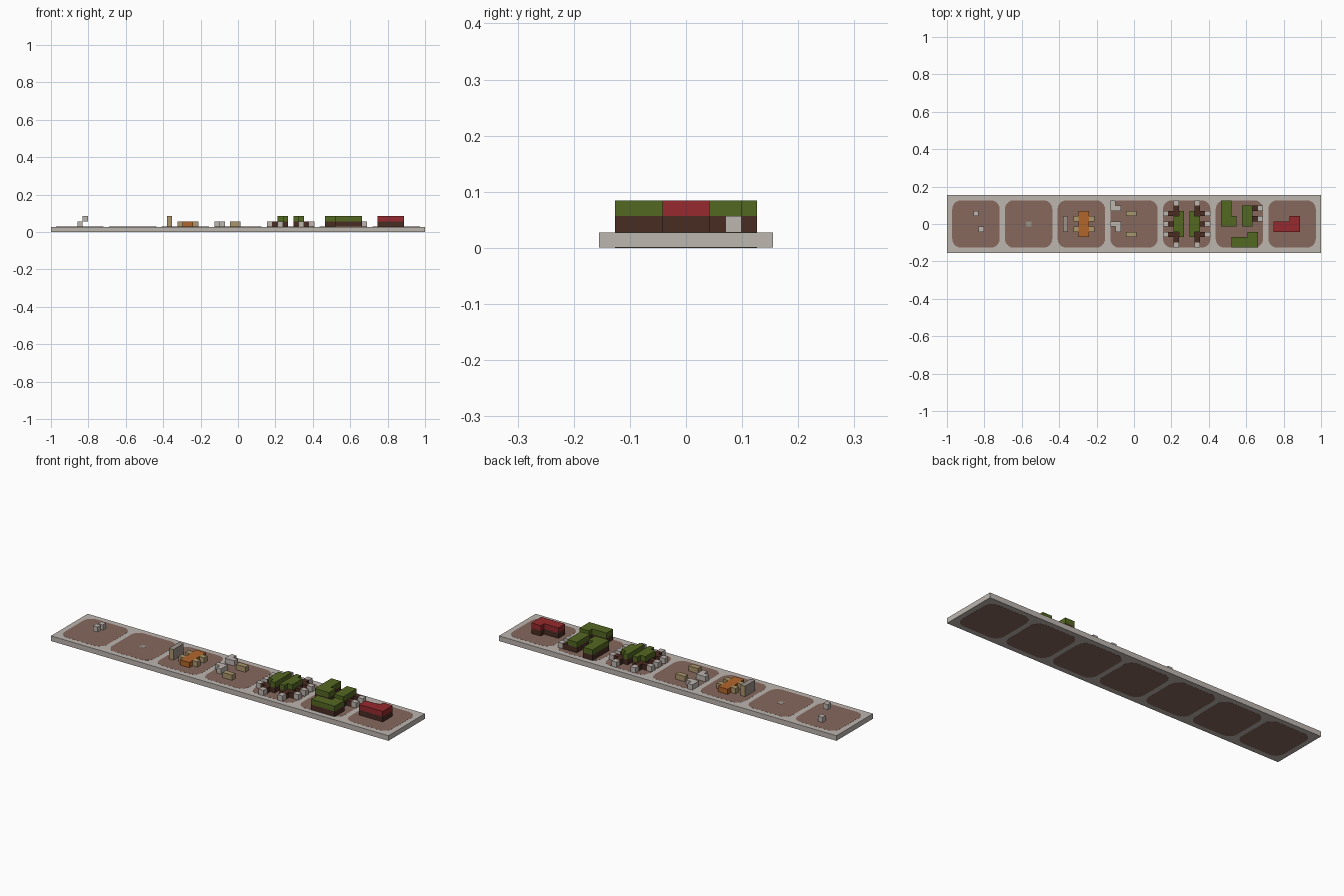
import bpy
import bmesh
import math

cube = bpy.data.objects.get("Cube")
if cube:
    bpy.data.objects.remove(cube, do_unlink=True)

U = 2 / 71          # one block of the grid


def material(name, r, g, b):
    lin = [((c / 255 + 0.055) / 1.055) ** 2.4 for c in (r, g, b)] + [1]
    m = bpy.data.materials.new(name)
    m.use_nodes = True
    m.diffuse_color = lin
    m.node_tree.nodes["Principled BSDF"].inputs["Base Color"].default_value = lin
    return m


STONE = material("pale stone", 190, 182, 176)
EARTH = material("earth brown", 134, 104, 93)
GREEN = material("leaf green", 84, 104, 34)
BARK = material("dark bark", 73, 44, 34)
RED = material("brick red", 150, 42, 46)
ORANGE = material("orange", 178, 102, 44)
TAN = material("tan", 170, 150, 108)
GREY = material("warm grey", 156, 145, 138)


def add_object(name, bm, mat, height):
    mesh = bpy.data.meshes.new(name)
    bm.to_mesh(mesh)
    bm.free()
    mesh.materials.append(mat)
    ob = bpy.data.objects.new(name, mesh)
    bpy.context.collection.objects.link(ob)
    mod = ob.modifiers.new("height", "SOLIDIFY")
    mod.thickness = height
    mod.offset = 1
    return ob


def rect(i0, i1, j0, j1):
    return {(i, j) for i in range(i0, i1 + 1) for j in range(j0, j1 + 1)}


def blocks(name, cells, mat, layer, z=None, height=U):
    """Merge grid cells into one flat outline and give it height."""
    bm = bmesh.new()
    for i, j in sorted(cells):
        corners = ((-.5, -.5), (.5, -.5), (.5, .5), (-.5, .5))
        bm.faces.new([bm.verts.new(((i + a) * U, (j + b) * U, layer * U if z is None else z))
                      for a, b in corners])
    bmesh.ops.remove_doubles(bm, verts=bm.verts, dist=U / 20)
    bmesh.ops.dissolve_limit(bm, angle_limit=0.01, verts=bm.verts, edges=bm.edges)
    return add_object(name, bm, mat, height)


def tower(name, cells, top):
    blocks(name + "_base", cells, BARK, 1)
    blocks(name + "_roof", cells, top, 2)


# Base slab with seven rounded earth plots running through it
blocks("base_slab", rect(-35, 35, -5, 5), STONE, 0, z=0.0004, height=U - 0.0008)
half, radius, steps = 4.5 * U, 1.7 * U, 6
for n in range(7):
    bm = bmesh.new()
    ring = []
    for q, (sx, sy) in enumerate(((1, 1), (-1, 1), (-1, -1), (1, -1))):
        for k in range(steps + 1):
            a = math.pi / 2 * (q + k / steps)
            ring.append(bm.verts.new(((n - 3) * 10 * U + sx * (half - radius) + radius * math.cos(a),
                                      sy * (half - radius) + radius * math.sin(a), 0)))
    bm.faces.new(ring)
    add_object("earth_plot_%d" % (n + 1), bm, EARTH, U)

# First and second plots: loose blocks and a flush plate
blocks("low_pebble", {(-30, 2)}, STONE, 1)
blocks("high_pebble", {(-29, -1)}, STONE, 2)
blocks("flush_plate", {(-20, 0)}, GREY, 1, height=0.0006)

# Third plot: small wall and an orange body with four arms
wall = blocks("small_wall", rect(-13, -13, -1, 1), GREY, 1, height=2 * U)
wall.data.materials.append(TAN)
wall.modifiers["height"].material_offset_rim = 0
for s, j in (("front", -1), ("back", 1)):
    blocks("wall_end_" + s, {(-13, j * 1.52)}, TAN, 1, height=2 * U).scale.y = 1
    end = bpy.data.objects["wall_end_" + s]
    for v in end.data.vertices:
        v.co.y = j * (1.5 * U + (0.0006 if abs(v.co.y) > 1.52 * U else -0.0006))
blocks("orange_body", rect(-10, -9, -2, 2), ORANGE, 1)
for side, i in (("right", -11), ("left", -8)):
    for end, j in (("front", -1), ("back", 1)):
        blocks("arm_%s_%s" % (end, side), {(i, j)}, TAN, 1)

# Fourth plot: two bent stones and two tan bars
blocks("bent_stone_back", {(-4, 4), (-4, 3), (-3, 3)}, STONE, 1)
blocks("bent_stone_front", {(-4, 0), (-3, 0), (-3, -1)}, STONE, 1)
for end, j in (("front", -2), ("back", 2)):
    blocks("tan_bar_" + end, rect(-1, 0, j, j), TAN, 1)

# Fifth plot: mirrored pair of green bodies with stone-tipped legs
for side, s in (("right", -1), ("left", 1)):
    body = {(10 + s, j) for j in range(-2, 3)} | {(10 + 2 * s, j) for j in range(-2, 3) if abs(j) < 2}
    legs = {(10 + 2 * s, j) for j in (-3, -2, 2, 3)} | {(10 + 3 * s, j) for j in (-2, 0, 2)}
    blocks("leg_body_" + side, body | legs, BARK, 1)
    blocks("green_back_" + side, body, GREEN, 2)
    tips = [(10 + 4 * s, j) for j in (-2, 0, 2)] + [(10 + 2 * s, j) for j in (-4, 4)]
    for k, tip in enumerate(tips):
        blocks("leg_tip_%s_%d" % (side, k + 1), {tip}, STONE, 1)

# Sixth plot: three green-roofed blocks, one with two stone-tipped legs
tower("green_block_right", rect(17, 18, 0, 4) | rect(19, 19, 0, 1), GREEN)
tower("green_block_left", rect(21, 22, 0, 3), GREEN)
tower("green_block_front", rect(19, 23, -4, -3) | rect(22, 23, -2, -2), GREEN)
for k, j in enumerate((1, 3)):
    blocks("side_leg_%d" % (k + 1), {(23, j)}, BARK, 1)
    blocks("side_tip_%d" % (k + 1), {(24, j)}, STONE, 1)

# Seventh plot: red-roofed block
tower("red_block", rect(27, 31, -1, 0) | rect(30, 31, 1, 1), RED)
